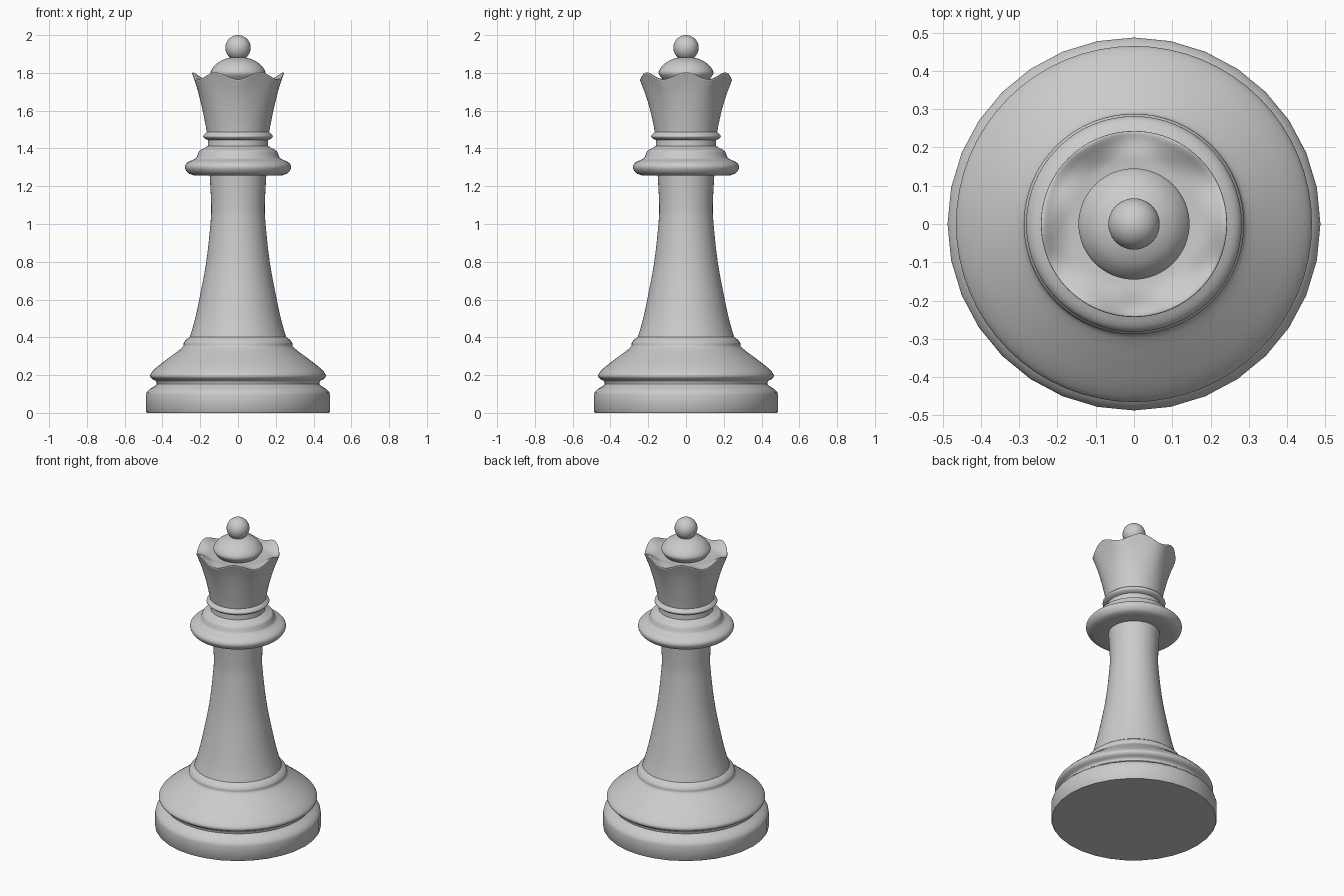
import bpy, bmesh, math

if "Cube" in bpy.data.objects:
    bpy.data.objects.remove(bpy.data.objects["Cube"])


def spline(points, steps):
    """Catmull-Rom curve through profile points."""
    p = [points[0]] + points + [points[-1]]
    out = []
    for a, b, c, d in zip(p, p[1:], p[2:], p[3:]):
        for i in range(steps):
            t = i / steps
            out.append(tuple(0.5 * (2 * q + (r - o) * t + (2 * o - 5 * q + 4 * r - s) * t * t
                                    + (3 * q - o - 3 * r + s) * t ** 3)
                             for o, q, r, s in zip(a, b, c, d)))
    return out + [points[-1]]


def lathe(name, profile, segments=64, wave=None):
    """Spin an (r, z) profile, ordered bottom to top, round the z axis."""
    bm = bmesh.new()
    rings = []
    for r, z in profile:
        if r < 1e-5:
            rings.append([bm.verts.new((0, 0, z))] * segments)
            continue
        ring = []
        for i in range(segments):
            a = 2 * math.pi * i / segments
            dz = wave(r, z, a) if wave else 0
            ring.append(bm.verts.new((r * math.cos(a), r * math.sin(a), z + dz)))
        rings.append(ring)
    for lo, hi in zip(rings, rings[1:]):
        for i in range(segments):
            j = (i + 1) % segments
            bm.faces.new(list(dict.fromkeys((lo[i], lo[j], hi[j], hi[i]))))
    mesh = bpy.data.meshes.new(name)
    bm.to_mesh(mesh)
    bm.free()
    obj = bpy.data.objects.new(name, mesh)
    bpy.context.collection.objects.link(obj)
    return obj


# Plinth with flat underside
lathe("plinth", [(0, 0), (0.482, 0), (0.487, 0.006), (0.487, 0.095), (0.483, 0.11),
                 (0.465, 0.128), (0.445, 0.14), (0.43, 0.152)], 32)

# Bell-shaped base with its rolled lip and shoulder ring
lathe("base_bell", spline([(0.43, 0.152), (0.435, 0.168), (0.457, 0.182), (0.465, 0.197),
                           (0.455, 0.217), (0.42, 0.25), (0.36, 0.296), (0.31, 0.333),
                           (0.29, 0.352), (0.287, 0.37), (0.276, 0.386), (0.255, 0.402)], 4))

# Tapering stem
lathe("stem", spline([(0.255, 0.402), (0.232, 0.48), (0.205, 0.6), (0.168, 0.8),
                      (0.146, 1.0), (0.142, 1.1), (0.15, 1.26)], 5))

# Collar: rounded disc with a stepped top
lathe("collar", [(0.15, 1.26)] + spline(
    [(0.235, 1.258), (0.262, 1.268), (0.279, 1.29), (0.28, 1.31), (0.264, 1.328),
     (0.225, 1.347), (0.214, 1.366), (0.204, 1.387), (0.182, 1.4), (0.16, 1.412)], 4))

# Neck with a thin ring
lathe("neck_ring", [(0.16, 1.412), (0.158, 1.445)] + spline(
    [(0.172, 1.45), (0.182, 1.458), (0.184, 1.466), (0.178, 1.475), (0.165, 1.486)], 3))


# Flared crown with a wavy rim and hollow top
def rim_wave(r, z, a):
    t = min(max((r - 0.165) / 0.075, 0), 1)
    return 0.018 * t * t * (3 - 2 * t) * math.cos(6 * a)


lathe("crown", spline([(0.165, 1.486), (0.175, 1.54), (0.193, 1.62), (0.215, 1.7),
                       (0.238, 1.765), (0.243, 1.779), (0.237, 1.784), (0.21, 1.774),
                       (0.17, 1.765), (0.13, 1.762), (0.09, 1.762)], 5), 96, rim_wave)

# Domed cap inside the crown
lathe("cap_dome", spline([(0.12, 1.762), (0.139, 1.785), (0.145, 1.802), (0.137, 1.822),
                          (0.112, 1.85), (0.08, 1.869), (0.045, 1.88), (0, 1.884)], 4))

# Ball finial
bpy.ops.mesh.primitive_uv_sphere_add(segments=48, ring_count=24, radius=0.067,
                                     location=(0, 0, 1.933))
bpy.context.object.name = "finial_ball"

bpy.ops.object.select_all(action='SELECT')
bpy.ops.object.shade_smooth_by_angle(angle=math.radians(40))
